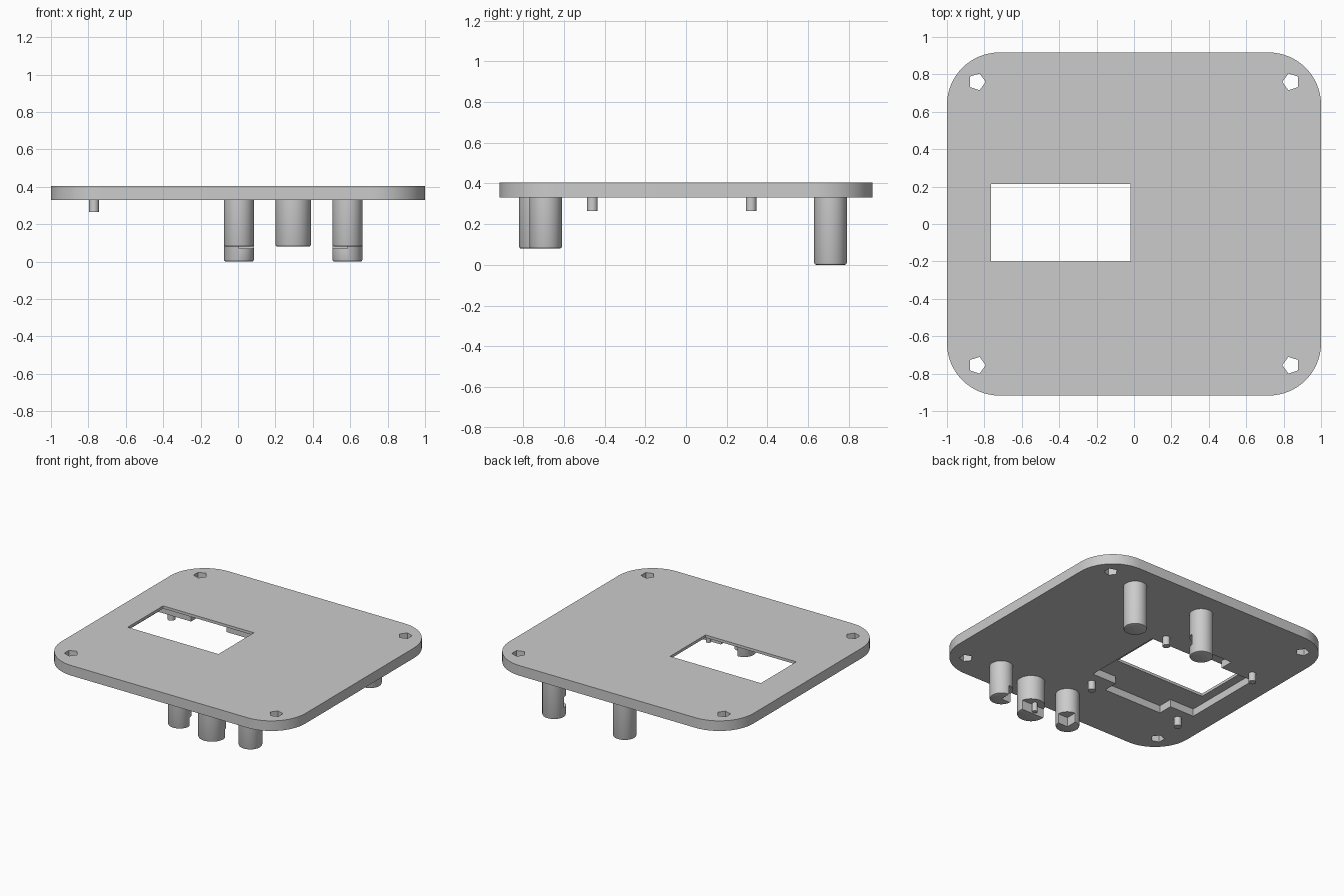
import bpy, bmesh, math
from mathutils import Vector

if "Cube" in bpy.data.objects:
    bpy.data.objects.remove(bpy.data.objects["Cube"])

grey = bpy.data.materials.new("light_grey")
grey.use_nodes = True
COLOUR = (0.6, 0.6, 0.6, 1)
grey.diffuse_color = COLOUR
grey.node_tree.nodes["Principled BSDF"].inputs["Base Color"].default_value = COLOUR

PLATE_BOTTOM, PLATE_TOP = 0.33, 0.405


def prism(name, outline, z0, z1, bevel=0):
    """Extrude a flat outline upward; optionally round the lower rim."""
    bm = bmesh.new()
    face = bm.faces.new([bm.verts.new((x, y, z0)) for x, y in outline])
    rim = bmesh.ops.extrude_face_region(bm, geom=[face])
    top = [g for g in rim["geom"] if isinstance(g, bmesh.types.BMVert)]
    bmesh.ops.translate(bm, verts=top, vec=Vector((0, 0, z1 - z0)))
    bmesh.ops.recalc_face_normals(bm, faces=bm.faces)
    if bevel:
        low = [e for e in bm.edges if all(v.co.z < z0 + 1e-4 for v in e.verts)]
        bmesh.ops.bevel(bm, geom=low, offset=bevel, segments=2, profile=0.5, affect="EDGES")
    mesh = bpy.data.meshes.new(name)
    bm.to_mesh(mesh)
    bm.free()
    mesh.materials.append(grey)
    obj = bpy.data.objects.new(name, mesh)
    bpy.context.collection.objects.link(obj)
    return obj


def circle(x, y, r, n, start=0.0):
    return [(x + r * math.cos(start + math.tau * i / n),
             y + r * math.sin(start + math.tau * i / n)) for i in range(n)]


def rect(x0, x1, y0, y1):
    return [(x0, y0), (x1, y0), (x1, y1), (x0, y1)]


def cut(target, cutter):
    """Subtract the cutter, then discard it."""
    cutter.hide_render = True
    mod = target.modifiers.new("cut", "BOOLEAN")
    mod.operation, mod.solver, mod.object = "DIFFERENCE", "EXACT", cutter
    bpy.context.view_layer.objects.active = target
    bpy.ops.object.modifier_apply(modifier=mod.name)
    bpy.data.objects.remove(cutter)


def smooth(obj):
    bpy.ops.object.select_all(action="DESELECT")
    obj.select_set(True)
    bpy.context.view_layer.objects.active = obj
    bpy.ops.object.shade_smooth_by_angle(angle=math.radians(30))


# Rounded cover plate
W, D, R, STEPS = 1.0, 0.917, 0.28, 16
outline = []
for k, (sx, sy) in enumerate([(1, 1), (-1, 1), (-1, -1), (1, -1)]):
    for i in range(STEPS + 1):
        a = math.pi / 2 * (k + i / STEPS)
        outline.append((sx * (W - R) + R * math.cos(a), sy * (D - R) + R * math.sin(a)))
plate = prism("cover_plate", outline, PLATE_BOTTOM, PLATE_TOP)

# Five-sided corner screw holes
for sx in (-1, 1):
    for y in (-0.755, 0.76):
        start = 0 if sx < 0 else math.pi
        cut(plate, prism("hole", circle(sx * 0.84, y, 0.047, 5, start), 0.2, 0.6))

# Display window, with a stepped recess on the underside
recess = [(-0.83, -0.37), (-0.63, -0.37), (-0.63, -0.48), (-0.15, -0.48),
          (-0.15, -0.37), (0.05, -0.37), (0.05, 0.25), (-0.27, 0.25),
          (-0.27, 0.35), (-0.56, 0.35), (-0.56, 0.25), (-0.83, 0.25)]
cut(plate, prism("recess", recess, 0.2, PLATE_TOP - 0.02))
cut(plate, prism("window", rect(-0.765, -0.02, -0.2, 0.215), 0.2, 0.6))
smooth(plate)

# Small locating pins around the recess
for side, x in (("right", -0.77), ("left", -0.015)):
    for end, y in (("front", -0.46), ("back", 0.32)):
        smooth(prism(f"{end}_{side}_pin", circle(x, y, 0.026, 24), 0.265, PLATE_BOTTOM + 0.005))

# Board posts: back pair is long and slotted, front pair is short and notched
NOTCH_TOP = 0.15
LEFT, RIGHT, REACH = 0.585, 0.005, 0.2
for side, x, inward in (("right", RIGHT, 1), ("left", LEFT, -1)):
    x0, x1 = sorted((x, x + inward * REACH))
    back = prism(f"back_{side}_post", circle(x, 0.71, 0.08, 48), 0, PLATE_BOTTOM + 0.005, 0.01)
    cut(back, prism("slot", rect(x0, x1, 0.71 - REACH, 0.71), 0.07, NOTCH_TOP))
    smooth(back)
    front = prism(f"front_{side}_post", circle(x, -0.69, 0.08, 48), 0.08, PLATE_BOTTOM + 0.005, 0.01)
    cut(front, prism("notch", rect(x0, x1, -0.69, -0.69 + REACH), 0, NOTCH_TOP))
    smooth(front)

# Wider middle post with a half notch and a peg
middle = prism("front_middle_post", circle(0.295, -0.725, 0.095, 48), 0.08, PLATE_BOTTOM + 0.005, 0.01)
cut(middle, prism("notch", rect(0.1, 0.5, -0.705, -0.5), 0, NOTCH_TOP))
smooth(middle)
smooth(prism("middle_post_peg", circle(0.295, -0.685, 0.018, 20), 0.085, NOTCH_TOP + 0.005))
